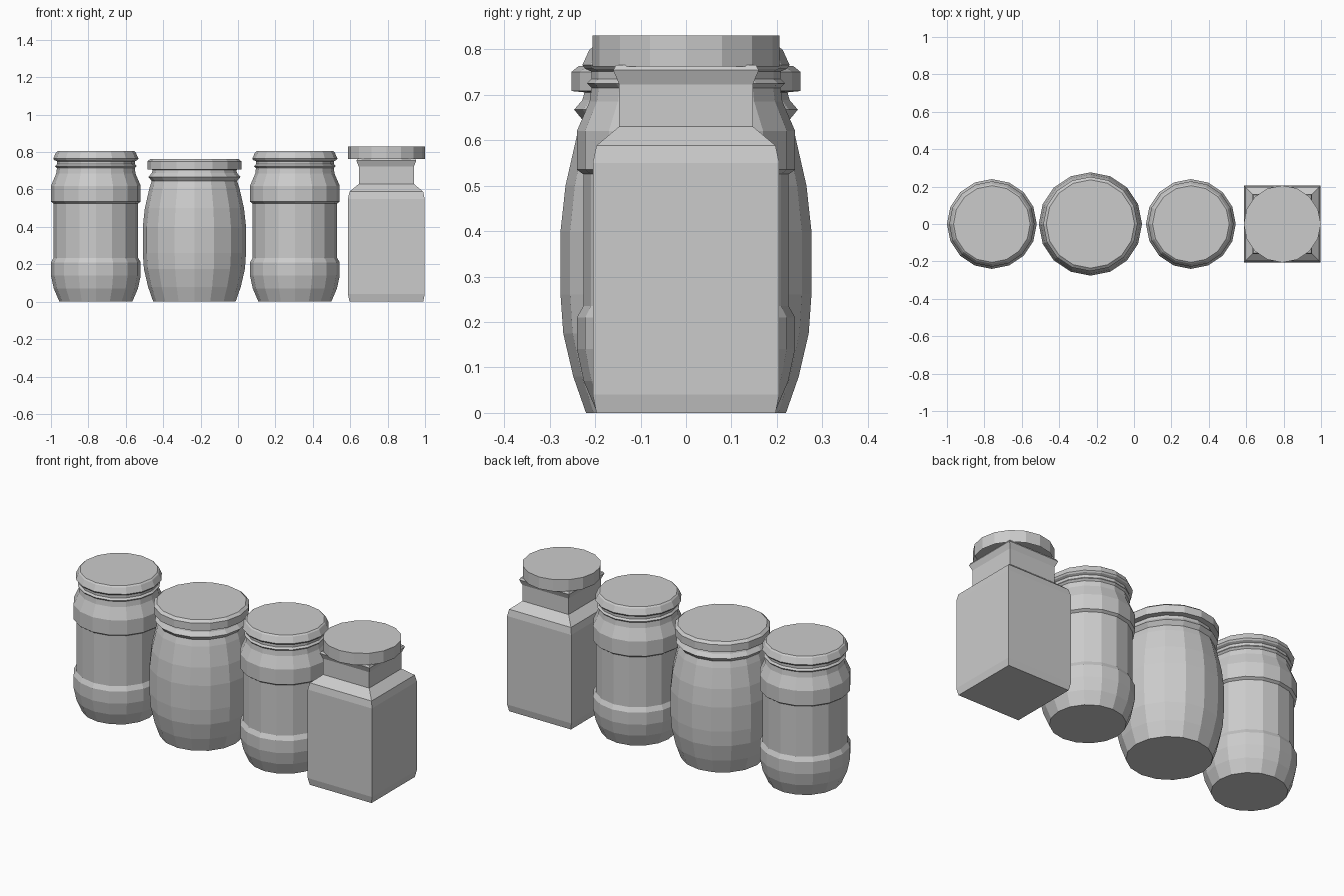
import bpy, bmesh, math

if "Cube" in bpy.data.objects:
    bpy.data.objects.remove(bpy.data.objects["Cube"])


def lathe(name, x, profile, sides=16, turn=0.0, scale=1.0, bottom=True, top=True):
    """Stack rings of (radius, height) into a flat-shaded turned shape."""
    bm = bmesh.new()
    rings = []
    for r, z in profile:
        ring = []
        for i in range(sides):
            a = turn + 2 * math.pi * i / sides
            ring.append(bm.verts.new((r * scale * math.cos(a), r * scale * math.sin(a), z)))
        rings.append(ring)
    for lo, hi in zip(rings, rings[1:]):
        for i in range(sides):
            j = (i + 1) % sides
            bm.faces.new((lo[i], lo[j], hi[j], hi[i]))
    if bottom:
        bm.faces.new(rings[0][::-1])
    if top:
        bm.faces.new(rings[-1])
    mesh = bpy.data.meshes.new(name)
    bm.to_mesh(mesh)
    bm.free()
    obj = bpy.data.objects.new(name, mesh)
    obj.location.x = x
    bpy.context.collection.objects.link(obj)
    return obj


# Waisted jars: bulging bands above and below a straight middle
waisted_body = [(0.195, 0), (0.225, 0.07), (0.24, 0.14), (0.24, 0.21), (0.226, 0.235),
                (0.226, 0.525), (0.24, 0.535), (0.24, 0.62), (0.212, 0.685),
                (0.208, 0.715), (0.218, 0.725), (0.208, 0.735), (0.208, 0.76)]
waisted_lid = [(0.206, 0.75), (0.222, 0.757), (0.228, 0.765), (0.213, 0.798), (0.205, 0.805)]
for side, x in (("left", -0.76), ("right", 0.304)):
    lathe("waisted_jar_" + side, x, waisted_body, top=False)
    lathe("waisted_lid_" + side, x, waisted_lid, bottom=False)

# Barrel jar
lathe("barrel_jar", -0.233,
      [(0.22, 0), (0.248, 0.08), (0.27, 0.175), (0.276, 0.26), (0.276, 0.4), (0.265, 0.5),
       (0.24, 0.61), (0.228, 0.645), (0.246, 0.667), (0.228, 0.688), (0.222, 0.71)], top=False)
lathe("barrel_lid", -0.233,
      [(0.222, 0.705), (0.252, 0.708), (0.252, 0.75), (0.236, 0.763)], bottom=False)

# Square bottle with flared lip (scale turns half-width into corner distance)
lathe("square_bottle", 0.793,
      [(0.197, 0), (0.205, 0.04), (0.205, 0.55), (0.197, 0.588), (0.147, 0.63),
       (0.147, 0.722), (0.16, 0.754), (0.154, 0.765)],
      sides=4, turn=math.pi / 4, scale=math.sqrt(2))

# Round cap, hollow underneath
cap = lathe("bottle_cap", 0.793, [(0.206, 0.762), (0.206, 0.83)], bottom=False)
